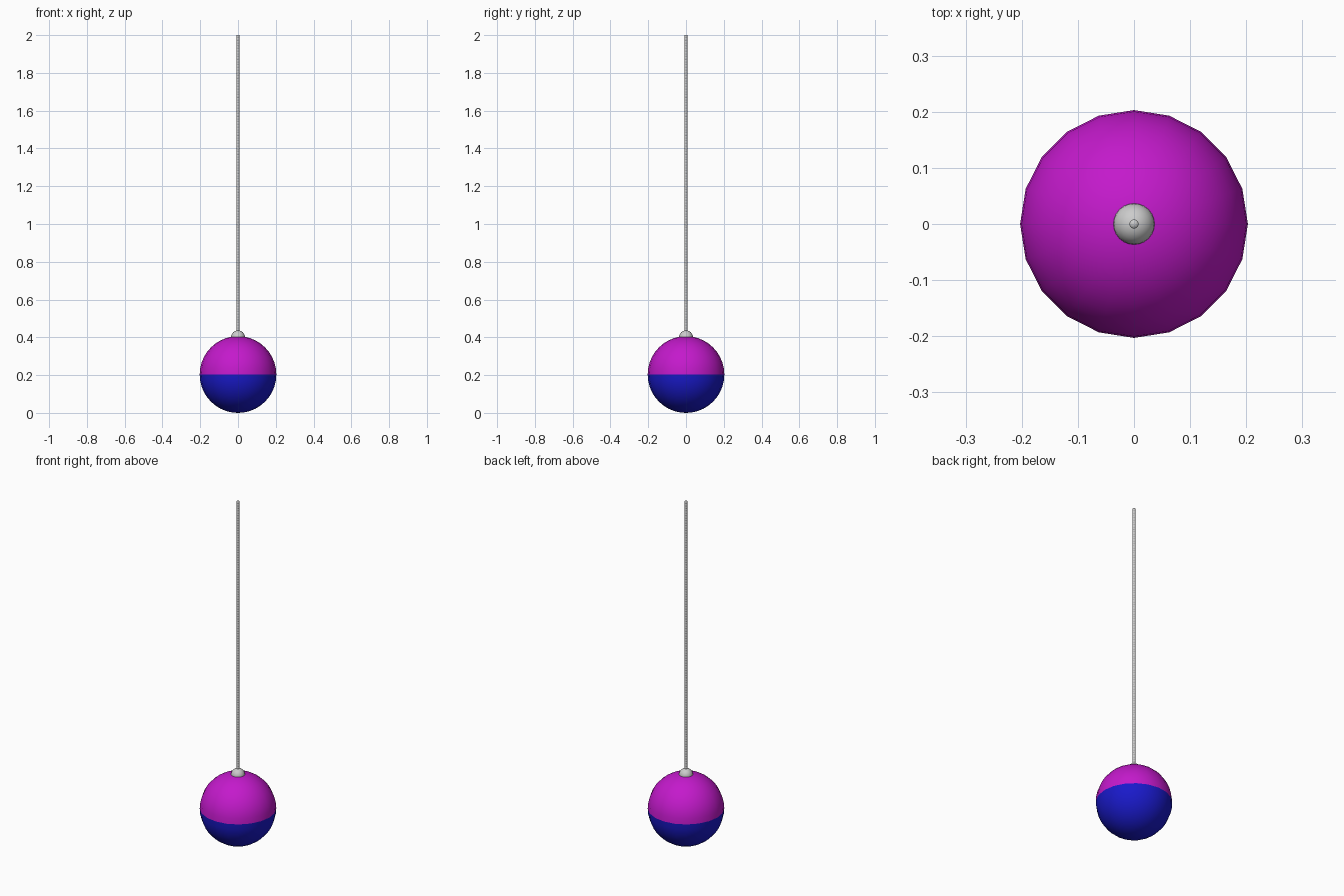
import bpy
from math import sin, cos, pi

if "Cube" in bpy.data.objects:
    bpy.data.objects.remove(bpy.data.objects["Cube"])

R = 0.203          # ball radius, also its centre height
SIDES = 20


def material(name, color):
    m = bpy.data.materials.new(name)
    m.diffuse_color = color
    m.use_nodes = True
    m.node_tree.nodes["Principled BSDF"].inputs["Base Color"].default_value = m.diffuse_color
    return m


def lathe(name, profile, sides, mat=None):
    """Revolve (radius, z) points around z; zero radius makes a pole."""
    verts, rings, faces = [], [], []
    for r, z in profile:
        n = 1 if r < 1e-6 else sides
        rings.append([len(verts) + i for i in range(n)])
        verts += [(r * cos(2 * pi * i / sides), r * sin(2 * pi * i / sides), z) for i in range(n)]
    for a, b in zip(rings, rings[1:]):
        for i in range(sides):
            j = (i + 1) % sides
            quad = (a[i % len(a)], a[j % len(a)], b[j % len(b)], b[i % len(b)])
            faces.append(tuple(dict.fromkeys(quad)))
    me = bpy.data.meshes.new(name)
    me.from_pydata(verts, [], faces)
    me.polygons.foreach_set("use_smooth", [True] * len(faces))
    if mat:
        me.materials.append(mat)
    ob = bpy.data.objects.new(name, me)
    bpy.context.collection.objects.link(ob)
    return ob


def arc(radius, centre, start, end, steps):
    """Sphere profile between two latitudes."""
    pts = []
    for i in range(steps + 1):
        t = start + (end - start) * i / steps
        pts.append((radius * cos(t), centre + radius * sin(t)))
    return pts


# Two-tone ball
lathe("ball_lower_half", arc(R, R, -pi / 2, 0, 10), SIDES,
      material("blue", (0.01, 0.01, 0.60, 1)))
lathe("ball_upper_half", arc(R, R, 0, pi / 2, 10), SIDES,
      material("magenta", (0.55, 0.01, 0.60, 1)))

# Round cap on top of the ball
lathe("hanger_cap", arc(0.037, 0.40, -pi / 2, pi / 2, 12), 24)

# Thin finely beaded chain
bottom, top, beads = 0.42, 2.0, 110
pitch = (top - bottom) / beads
profile = [(0, bottom)]
for k in range(beads):
    z = bottom + k * pitch
    profile += [(0.0068, z), (0.0083, z + pitch * 0.3), (0.0083, z + pitch * 0.7)]
profile += [(0.0068, top), (0, top)]
lathe("chain", profile, 12)
